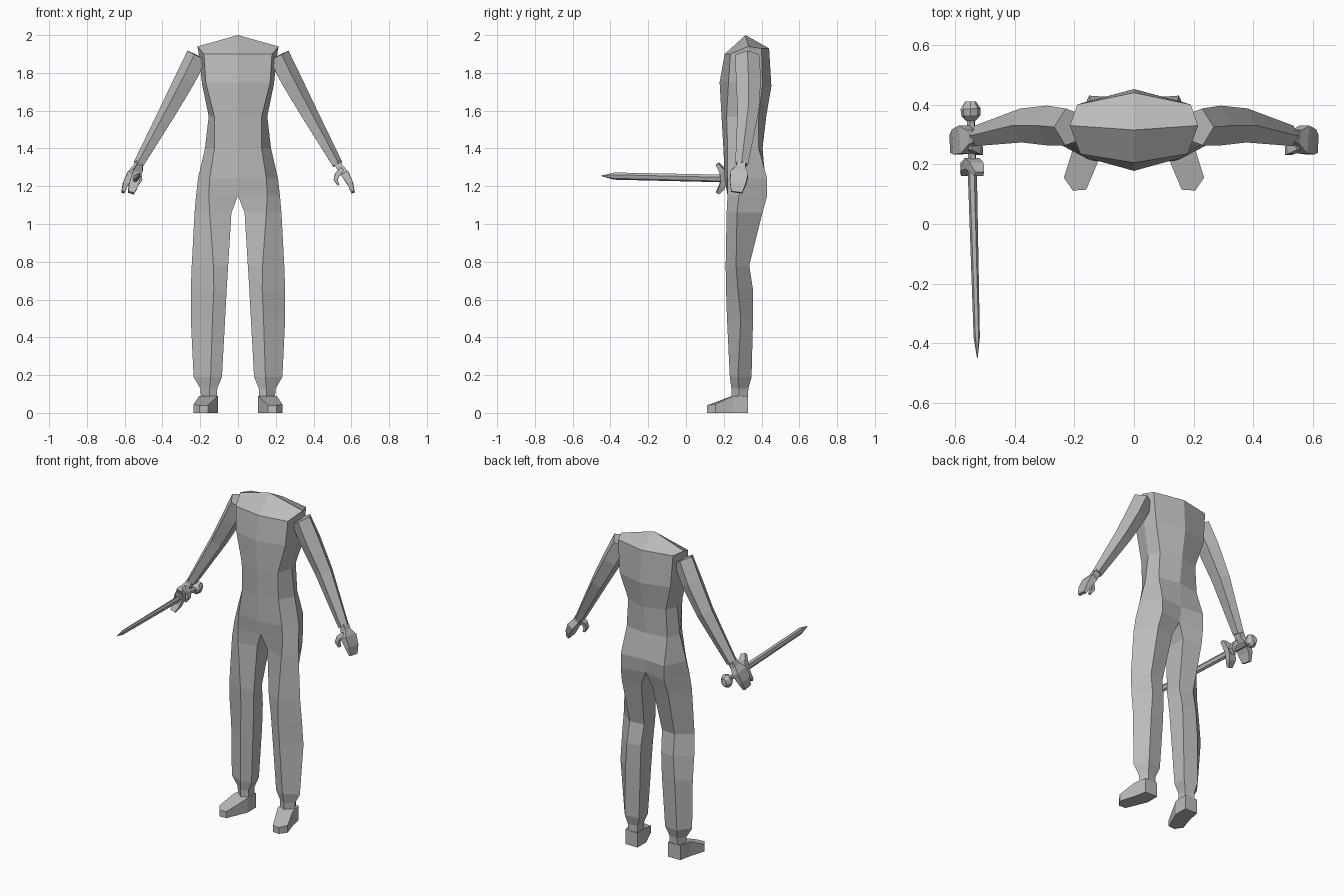
import bpy, bmesh, math
from mathutils import Vector

grey = bpy.data.materials.new("plain grey")
grey.diffuse_color = (0.5, 0.5, 0.5, 1)


def finish(name, bm, mirror=False):
    bmesh.ops.remove_doubles(bm, verts=bm.verts, dist=0.0005)
    if mirror:
        bmesh.ops.mirror(bm, geom=bm.verts[:] + bm.edges[:] + bm.faces[:],
                         axis='X', merge_dist=0.0005)
    bmesh.ops.recalc_face_normals(bm, faces=bm.faces)
    me = bpy.data.meshes.new(name)
    bm.to_mesh(me)
    bm.free()
    me.materials.append(grey)
    ob = bpy.data.objects.new(name, me)
    bpy.context.collection.objects.link(ob)
    return ob


def loft(rings, closed_from=0, cap_start=True, cap_end=True):
    """Skin rings of points; rings before closed_from stay open strips."""
    bm = bmesh.new()
    vs = [[bm.verts.new(p) for p in r] for r in rings]
    n = len(vs[0])
    for i in range(len(vs) - 1):
        for j in range(n if i >= closed_from else n - 1):
            k = (j + 1) % n
            bm.faces.new((vs[i][j], vs[i][k], vs[i + 1][k], vs[i + 1][j]))
    if cap_start:
        bm.faces.new(vs[0])
    if cap_end:
        bm.faces.new(vs[-1])
    return bm


def tube(path, sizes, n, side=(0, 1, 0), turn=0.0):
    """Skin n-gons along a path; sizes are (across, along side) half widths."""
    pts = [Vector(p) for p in path]
    rings = []
    for i, c in enumerate(pts):
        t = (pts[min(i + 1, len(pts) - 1)] - pts[max(i - 1, 0)]).normalized()
        s = Vector(side)
        s = (s - t * s.dot(t)).normalized()
        o = t.cross(s)
        a, b = sizes[i]
        rings.append([c + o * a * math.cos(turn + 2 * math.pi * j / n)
                      + s * b * math.sin(turn + 2 * math.pi * j / n) for j in range(n)])
    return loft(rings)


# body: half outline rings (front centre, front corner, side, back corner, back centre)
torso = [  # z front, z back, centre y, corner xy, side xy, back corner xy, back y
    (1.90, 1.93, .205, .18, .235, .21, .33, .19, .40, .44),
    (1.75, 1.73, .178, .17, .225, .19, .32, .175, .405, .452),
    (1.57, 1.57, .188, .125, .215, .155, .31, .13, .385, .425),
    (1.40, 1.40, .198, .125, .22, .175, .31, .14, .385, .405),
    (1.24, 1.24, .205, .15, .22, .212, .30, .15, .43, .42),
    (1.15, 1.15, .225, .155, .22, .222, .28, .15, .43, .40)]
legs = [  # z, then xy of the same five points
    (1.06, .035, .24, .15, .215, .23, .27, .16, .405, .04, .385),
    (.78, .052, .23, .13, .21, .245, .265, .155, .335, .062, .325),
    (.65, .06, .24, .128, .212, .25, .275, .16, .355, .07, .345),
    (.50, .068, .245, .135, .217, .25, .29, .17, .355, .075, .345),
    (.19, .085, .255, .145, .232, .235, .275, .18, .347, .09, .335),
    (.13, .11, .26, .15, .24, .20, .28, .17, .33, .11, .32),
    (.08, .11, .26, .15, .24, .195, .28, .17, .328, .11, .32)]
ridge, shoulder = (0, .315, 2.0), (.215, .33, 1.94)
rings = [[ridge, shoulder, shoulder, shoulder, ridge]]
for zf, zb, fy, cx, cy, sx, sy, bx, by, ky in torso:
    rings.append([(0, fy, zf), (cx, cy, zf), (sx, sy, (zf + zb) / 2), (bx, by, zb), (0, ky, zb)])
for r in legs:
    rings.append([(r[k], r[k + 1], r[0]) for k in range(1, 11, 2)])
finish("body_and_legs", loft(rings, closed_from=6, cap_start=False), True)

# feet: outline with sloping top, turned slightly outwards
foot = [(.105, .328, .09), (.105, .245, .09), (.16, .115, .04), (.205, .112, .04),
        (.235, .155, .045), (.205, .25, .09), (.19, .328, .09)]
finish("feet", loft([[(x, y, 0) for x, y, z in foot], foot]), True)

# arms: five sided, ridge facing outwards
finish("arms", tube([(.212, .325, 1.89), (.275, .33, 1.765), (.365, .33, 1.60), (.525, .295, 1.315)],
                    [(.062, .065), (.06, .07), (.05, .06), (.03, .036)], 5), True)

# hands: narrow wrist, mitten of fingers, hooked thumb
q = math.pi / 4
finish("hands", tube([(.525, .295, 1.325), (.542, .29, 1.295), (.566, .283, 1.265),
                      (.594, .275, 1.215), (.609, .268, 1.168)],
                     [(.026, .032), (.026, .034), (.03, .066), (.022, .06), (.012, .042)],
                     4, turn=q), True)
finish("thumbs", tube([(.55, .265, 1.285), (.526, .25, 1.262), (.517, .245, 1.235), (.532, .245, 1.205)],
                      [(.02, .024), (.018, .022), (.015, .02), (.008, .012)], 4, turn=q), True)

# sword in the right hand, pointing forwards
up = (.3, 0, .95)


def along(y):
    f = (.38 - y) / .825
    return Vector((-.547 + .022 * f, y, 1.237 + .018 * f))


finish("sword_blade", tube([along(.20), along(-.38), along(-.45)],
                           [(.015, .021), (.009, .02), (.001, .001)], 6, up, math.pi / 6))
finish("sword_grip", tube([along(.19), along(.37)], [(.014, .014)] * 2, 6, up))
finish("sword_pommel", tube([along(.345), along(.362), along(.385), along(.41)],
                            [(.015, .016), (.031, .036), (.033, .042), (.018, .024)], 8, up, math.pi / 8))

# crescent guard, tips curving towards the blade
d = Vector(up)
arc = [(-.08, -.028), (-.045, -.004), (0, .008), (.045, -.004), (.08, -.028)]
finish("sword_guard", tube([along(.195) + d * h + Vector((0, o, 0)) for h, o in arc],
                           [(.022, .012), (.034, .022), (.036, .026), (.034, .022), (.022, .012)],
                           4, (0, 1, 0), q))
